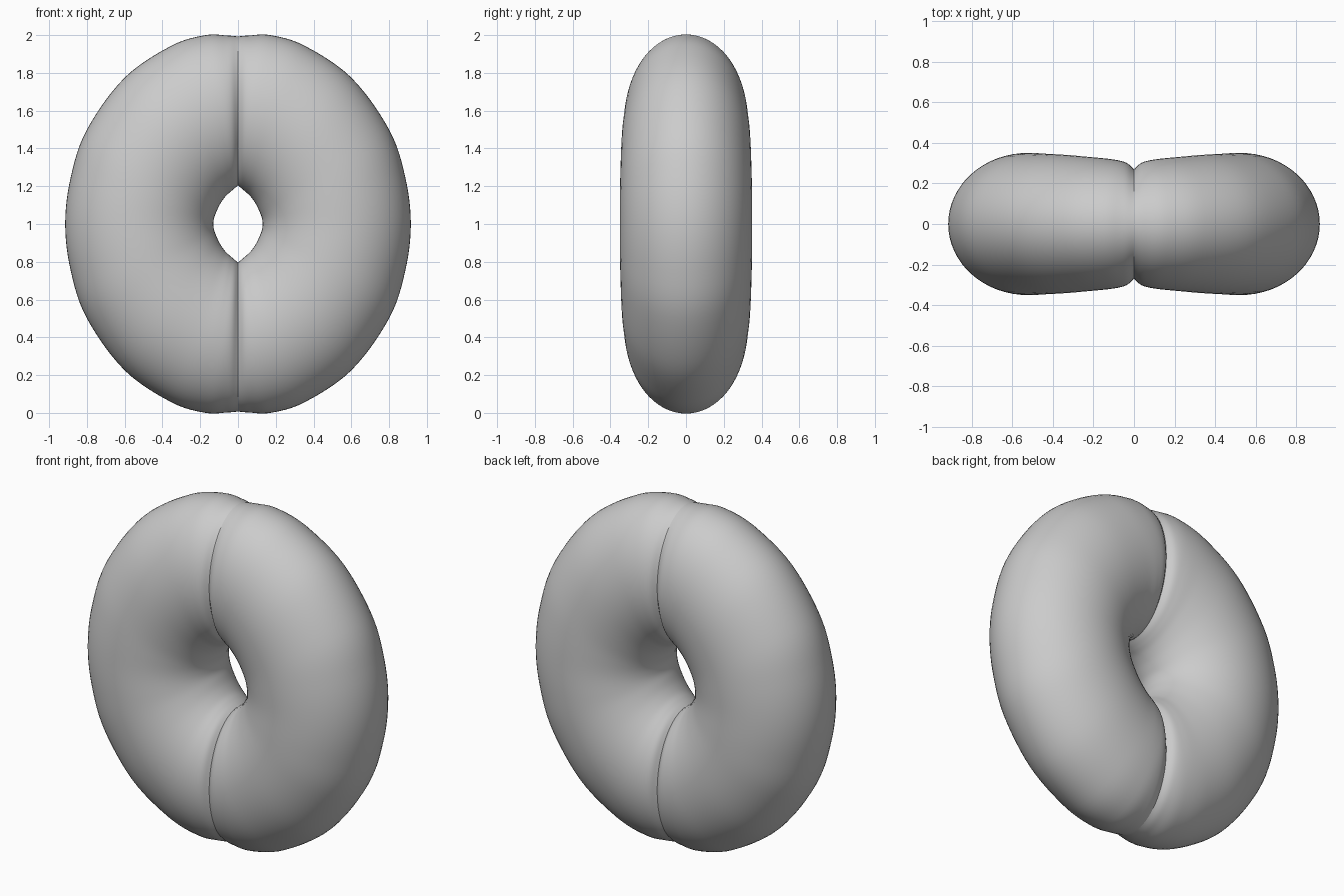
import bpy, bmesh, math
from mathutils import Vector

if "Cube" in bpy.data.objects:
    bpy.data.objects.remove(bpy.data.objects["Cube"])

# Stations from the top seam to the widest point:
# outer x, outer z, inner x, inner z (z relative to the centre), half depth
HALF = [
    (0.00, 0.993, 0.000, 0.205, 0.270),
    (0.06, 0.998, 0.017, 0.190, 0.302),
    (0.17, 1.000, 0.038, 0.172, 0.318),
    (0.35, 0.945, 0.067, 0.145, 0.329),
    (0.60, 0.775, 0.095, 0.105, 0.341),
    (0.80, 0.500, 0.115, 0.063, 0.347),
    (0.885, 0.250, 0.127, 0.030, 0.350),
    (0.915, 0.000, 0.130, 0.000, 0.350),
]
STEPS, SIDES = 6, 64


def smooth_stations(pts, steps):
    """Catmull-Rom interpolation through the stations."""
    pts = [Vector(p) for p in pts]
    ext = [2 * pts[0] - pts[1]] + pts + [2 * pts[-1] - pts[-2]]
    out = []
    for i in range(1, len(ext) - 2):
        a, b, c, d = ext[i - 1:i + 3]
        for k in range(steps):
            t = k / steps
            out.append(0.5 * (2 * b + (c - a) * t + (2 * a - 5 * b + 4 * c - d) * t * t
                              + (3 * b - a - 3 * c + d) * t ** 3))
    return out + [pts[-1]]


def make_lobe(name, side):
    lower = [(ox, -oz, ix, -iz, h) for ox, oz, ix, iz, h in reversed(HALF[:-1])]
    bm = bmesh.new()
    rings = []
    for ox, oz, ix, iz, h in smooth_stations(HALF + lower, STEPS):
        ring = []
        for j in range(SIDES):
            a = math.tau * j / SIDES
            f = 0.5 + 0.5 * math.cos(a)
            ring.append(bm.verts.new((side * (ix + (ox - ix) * f),
                                      h * math.sin(a),
                                      1 + iz + (oz - iz) * f)))
        rings.append(ring)
    for r, s in zip(rings, rings[1:]):
        for j in range(SIDES):
            k = (j + 1) % SIDES
            quad = (r[j], r[k], s[k], s[j])
            bm.faces.new(quad if side > 0 else quad[::-1])
    # Make sure the normals face out of the tube
    bm.normal_update()
    f = max(bm.faces, key=lambda q: abs(q.calc_center_median().x))
    if f.normal.x * side < 0:
        bmesh.ops.reverse_faces(bm, faces=bm.faces[:])
    for f in bm.faces:
        f.smooth = True
    me = bpy.data.meshes.new(name)
    bm.to_mesh(me)
    bm.free()
    bpy.context.collection.objects.link(bpy.data.objects.new(name, me))


# Two puffy half rings that meet in a crease at x = 0
make_lobe("right_half_ring", 1)
make_lobe("left_half_ring", -1)
